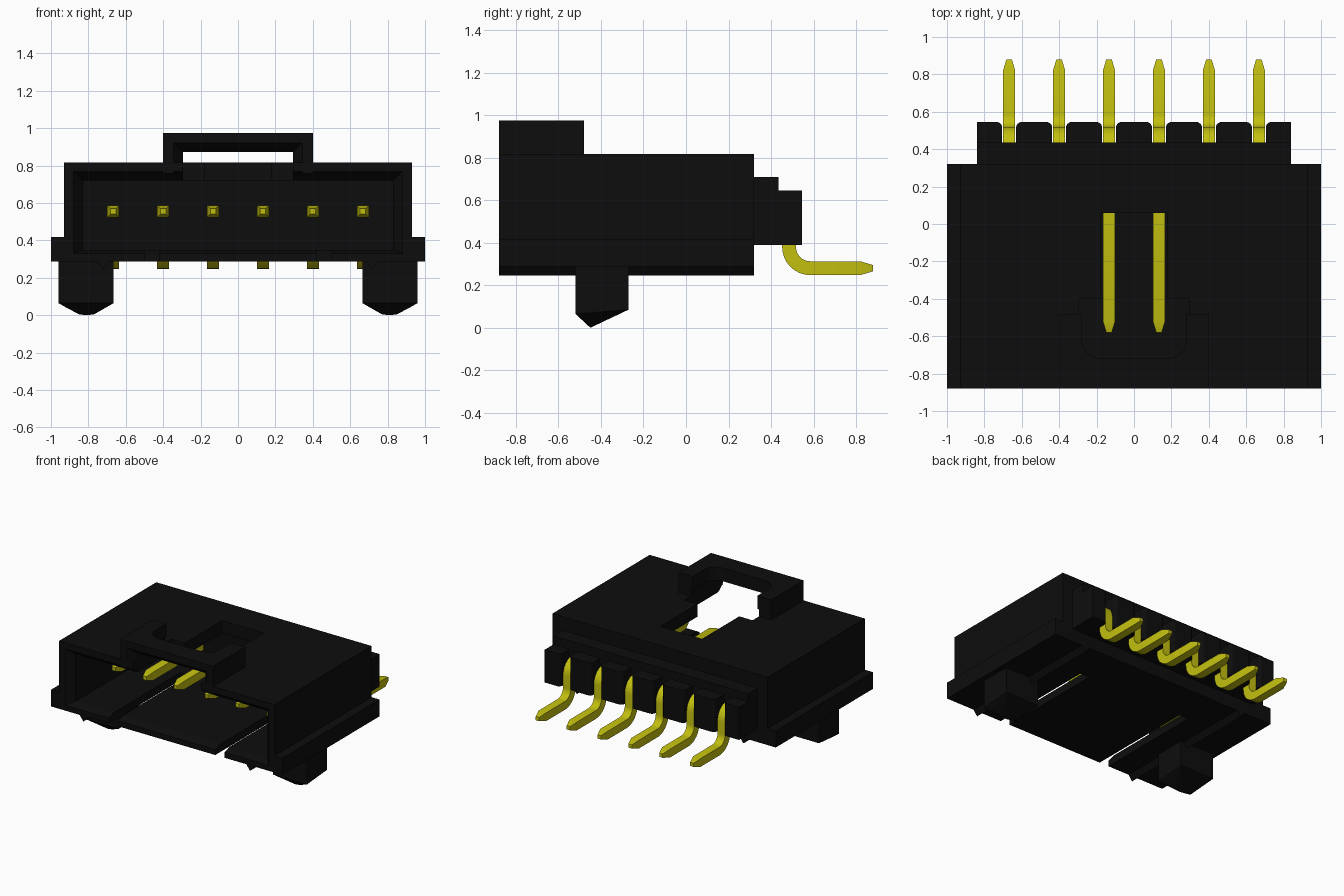
import bpy, bmesh, math
from mathutils import Vector

if "Cube" in bpy.data.objects:
    bpy.data.objects.remove(bpy.data.objects["Cube"], do_unlink=True)


def material(name, rgb, rough):
    m = bpy.data.materials.new(name)
    m.use_nodes = True
    m.diffuse_color = (*rgb, 1)
    node = next(n for n in m.node_tree.nodes if n.type == 'BSDF_PRINCIPLED')
    node.inputs["Base Color"].default_value = (*rgb, 1)
    node.inputs["Roughness"].default_value = rough
    return m


BLACK = material("black plastic", (0.004, 0.004, 0.004), 0.6)
YELLOW = material("yellow metal", (0.54, 0.52, 0.005), 0.5)


def finish(bm, name, mat):
    bmesh.ops.recalc_face_normals(bm, faces=bm.faces[:])
    mesh = bpy.data.meshes.new(name)
    bm.to_mesh(mesh)
    bm.free()
    mesh.materials.append(mat)
    ob = bpy.data.objects.new(name, mesh)
    bpy.context.collection.objects.link(ob)
    return ob


def prism(name, pts, axis, lo, hi, mat=BLACK):
    """Extrude a 2D profile along x (pts are y,z), y (x,z) or z (x,y)."""
    place = {'x': lambda a, b, t: (t, a, b),
             'y': lambda a, b, t: (a, t, b),
             'z': lambda a, b, t: (a, b, t)}[axis]
    bm = bmesh.new()
    r0 = [bm.verts.new(place(a, b, lo)) for a, b in pts]
    r1 = [bm.verts.new(place(a, b, hi)) for a, b in pts]
    bm.faces.new(r0)
    bm.faces.new(r1)
    for i in range(len(pts)):
        j = (i + 1) % len(pts)
        bm.faces.new((r0[i], r0[j], r1[j], r1[i]))
    return finish(bm, name, mat)


def rect(x0, x1, y0, y1):
    return [(x0, y0), (x1, y0), (x1, y1), (x0, y1)]


def box(name, x, y, z):
    return prism(name, rect(*x, *y), 'z', *z)


def hull(name, pts):
    bm = bmesh.new()
    vs = [bm.verts.new(p) for p in pts]
    bmesh.ops.convex_hull(bm, input=vs)
    bmesh.ops.dissolve_limit(bm, angle_limit=0.01, verts=bm.verts[:], edges=bm.edges[:])
    return finish(bm, name, BLACK)


def mouth(name, x, z, grow, y0, y1):
    """Cutter that is wider at the front opening y0 than at y1."""
    return hull(name, [(s * (x + g), y, zz) for s in (-1, 1)
                       for y, g in ((y0, grow), (y1, 0))
                       for zz in (z[0] - g * 0.4, z[1] + g)])


def cut(target, cutters):
    bpy.context.view_layer.objects.active = target
    for c in cutters:
        mod = target.modifiers.new("cut", 'BOOLEAN')
        mod.operation = 'DIFFERENCE'
        mod.solver = 'EXACT'
        mod.object = c
        bpy.ops.object.modifier_apply(modifier=mod.name)
        bpy.data.objects.remove(c, do_unlink=True)


def arc(cx, cy, r, a0, a1, n=6):
    return [(cx + r * math.cos(math.radians(a0 + (a1 - a0) * i / n)),
             cy + r * math.sin(math.radians(a0 + (a1 - a0) * i / n))) for i in range(n + 1)]


FRONT, REAR, BASE, TOP = -0.88, 0.32, 0.288, 0.818
PINS = [(i - 2.5) * 0.267 for i in range(6)]

# Hollow housing, open at the front, with a stepped window in its roof
housing = box("housing", (-0.93, 0.93), (FRONT, REAR), (BASE, TOP))
cut(housing, [
    box("cavity", (-0.83, 0.83), (FRONT - 0.1, 0.1), (0.35, 0.72)),
    mouth("entry", 0.83, (0.35, 0.72), 0.05, FRONT - 0.001, FRONT + 0.06),
    box("wide_window", (-0.295, 0.295), (FRONT - 0.1, -0.4), (0.6, 0.9)),
    box("narrow_window", (-0.18, 0.18), (-0.5, 0.06), (0.6, 0.9)),
    box("slot_right", (-0.5, -0.42), (FRONT - 0.1, 0), (0.2, 0.4)),
    box("slot_left", (0.42, 0.5), (FRONT - 0.1, 0), (0.2, 0.4)),
])

# Raised latch bridge with a rounded notch at its back
bridge = box("latch_bridge", (-0.4, 0.4), (FRONT, -0.48), (TOP - 0.06, 0.975))
notch = [(0.28, -0.4), (-0.28, -0.4)] + arc(-0.18, -0.62, 0.1, 180, 270) + arc(0.18, -0.62, 0.1, 270, 360)
cut(bridge, [
    box("opening", (-0.295, 0.295), (FRONT - 0.1, -0.4), (0.7, 0.872)),
    mouth("opening_chamfer", 0.295, (0.78, 0.872), 0.05, FRONT - 0.001, FRONT + 0.06),
    prism("back_notch", notch, 'z', 0.8, 1.1),
])

# Side flanges, underside ribs and locating pegs
for side, s in (("right", -1), ("left", 1)):
    box(side + "_flange", sorted((s * 0.92, s)), (FRONT, REAR), (BASE, 0.418))
    prism(side + "_rib", [(s * 0.68, BASE + 0.01), (s * 0.72, 0.245), (s * 0.76, BASE + 0.01)],
          'y', FRONT, REAR)
    peg = [(s * x, y, z) for x in (0.665, 0.96)
           for y, z in ((-0.52, 0.3), (-0.27, 0.3), (-0.52, 0.065), (-0.27, 0.085))]
    peg += [(s * x, -0.45, z) for x, z in ((0.7, 0.045), (0.77, 0.005), (0.81, 0),
                                           (0.85, 0.005), (0.925, 0.045))]
    hull(side + "_peg", peg)

# Stepped rear block with a rounded notch around every pin
box("rear_step", (-0.84, 0.84), (REAR - 0.01, 0.435), (0.39, 0.71))
comb = [(-0.84, 0.42), (-0.84, 0.545)]
for x in PINS:
    comb += arc(x - 0.067, 0.515, 0.03, 90, 0)
    comb += [(x - 0.037, 0.436), (x + 0.037, 0.436)]
    comb += arc(x + 0.067, 0.515, 0.03, 180, 90)
comb += [(0.84, 0.545), (0.84, 0.42)]
prism("rear_comb", comb, 'z', 0.39, 0.645)

# Bent square pins with tapered tips
HALF = 0.0325
path = [(-0.58, 0.555), (-0.52, 0.555)]
path += arc(0.405, 0.475, 0.08, 90, 0)
path += arc(0.585, 0.38, 0.1, 180, 270, 8)
path += [(0.82, 0.28), (0.88, 0.28)]
for n, x in enumerate(PINS):
    bm = bmesh.new()
    rings = []
    for i, p in enumerate(path):
        a, b = path[max(i - 1, 0)], path[min(i + 1, len(path) - 1)]
        t = Vector((b[0] - a[0], b[1] - a[1])).normalized()
        h = HALF * (0.45 if i in (0, len(path) - 1) else 1)
        rings.append([bm.verts.new((x + u * h, p[0] - t.y * v * h, p[1] + t.x * v * h))
                      for u, v in ((-1, -1), (1, -1), (1, 1), (-1, 1))])
    for r, q in zip(rings, rings[1:]):
        for k in range(4):
            m = (k + 1) % 4
            bm.faces.new((r[k], r[m], q[m], q[k]))
    bm.faces.new(rings[0])
    bm.faces.new(rings[-1])
    pin = finish(bm, f"pin_{n + 1}", YELLOW)
    bpy.ops.object.select_all(action='DESELECT')
    pin.select_set(True)
    bpy.context.view_layer.objects.active = pin
    bpy.ops.object.shade_smooth_by_angle(angle=math.radians(17))
